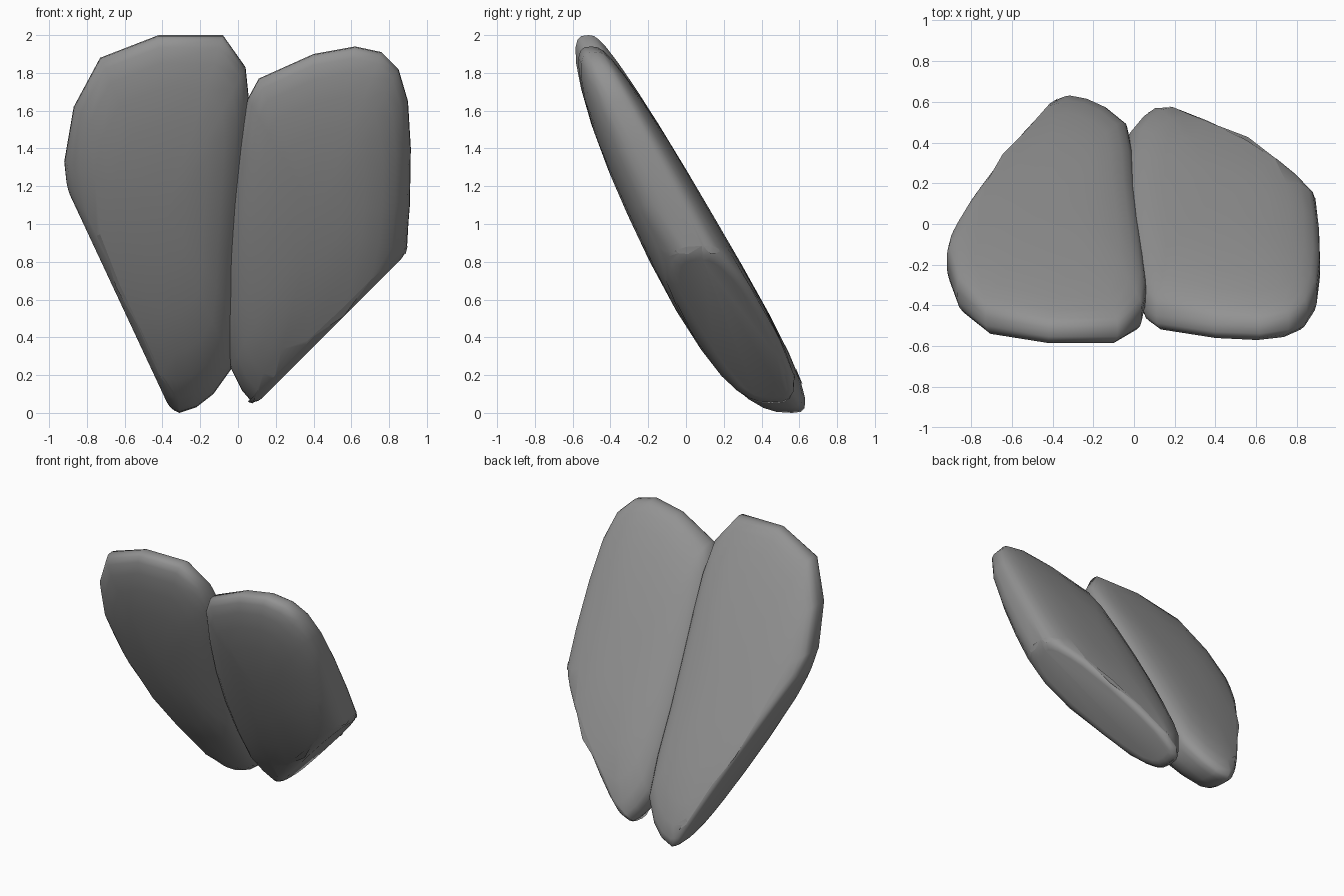
import bpy, bmesh, math
from mathutils import Vector

if "Cube" in bpy.data.objects:
    bpy.data.objects.remove(bpy.data.objects["Cube"])

grey = bpy.data.materials.new("dark_grey")
grey.diffuse_color = (0.29, 0.29, 0.29, 1)
grey.use_nodes = True
grey.node_tree.nodes["Principled BSDF"].inputs["Base Color"].default_value = grey.diffuse_color


def back_y(z):
    # leaning back face
    return 0.17 - 0.585 * (z - 1)


def thickness(z):
    return 0.52 - 0.063 * max(z, 0.0) ** 2


def lobe(name, outline, centre, cut_a, cut_b, rim0, rim_slope):
    """Pebble lobe: front outline swept in shrinking rings to both faces, then one flat side."""
    bm = bmesh.new()
    n, count = 3.0, len(outline)

    def vert(p, s, side):
        x = centre[0] + s * (p[0] - centre[0])
        z = centre[1] + s * (p[1] - centre[1])
        bulge = (1 - s ** n) ** (1 / n)
        rim = rim0 + rim_slope * x  # depth of the widest ring, from the back
        d = rim - rim * bulge if side > 0 else rim + (1 - rim) * bulge
        return bm.verts.new((x, back_y(z) - thickness(z) * d, z))

    rings = []
    steps = [0.25, 0.5, 0.7, 0.84, 0.93, 0.975, 0.995]
    for s, side in [(s, -1) for s in steps] + [(1, 1)] + [(s, 1) for s in reversed(steps)]:
        rings.append([vert(p, s, side) for p in outline])
    for a, b in zip(rings, rings[1:]):
        for i in range(count):
            j = (i + 1) % count
            bm.faces.new((a[i], a[j], b[j], b[i]))
    for ring, side in ((rings[0], -1), (rings[-1], 1)):
        c = vert(centre, 0, side)
        for i in range(count):
            bm.faces.new((ring[i], ring[(i + 1) % count], c))

    # flat lower side with a softened rim
    a, b = Vector((cut_a[0], 0, cut_a[1])), Vector((cut_b[0], 0, cut_b[1]))
    normal = (b - a).cross(Vector((0, 1, 0))).normalized()
    if normal.dot(Vector((centre[0], 0, centre[1])) - a) > 0:
        normal.negate()
    cut = bmesh.ops.bisect_plane(bm, geom=bm.verts[:] + bm.edges[:] + bm.faces[:],
                                 plane_co=a, plane_no=normal, clear_outer=True)
    edges = [e for e in cut["geom_cut"] if isinstance(e, bmesh.types.BMEdge)]
    bmesh.ops.holes_fill(bm, edges=edges, sides=0)
    bmesh.ops.recalc_face_normals(bm, faces=bm.faces[:])
    bmesh.ops.bevel(bm, geom=edges, offset=0.045, segments=3, profile=0.5,
                    affect="EDGES", clamp_overlap=False)
    bmesh.ops.remove_doubles(bm, verts=bm.verts[:], dist=0.002)
    mesh = bpy.data.meshes.new(name)
    bm.to_mesh(mesh)
    bm.free()
    ob = bpy.data.objects.new(name, mesh)
    mesh.materials.append(grey)
    bpy.context.collection.objects.link(ob)
    bpy.ops.object.select_all(action="DESELECT")
    ob.select_set(True)
    bpy.context.view_layer.objects.active = ob
    bpy.ops.object.shade_smooth_by_angle(angle=math.radians(60))
    return ob


# left lobe (the lower left bulges past the cut line)
lobe("left_lobe",
     [(-0.42, 2.0), (-0.08, 2.0), (0.04, 1.83), (0.06, 1.64), (0.05, 1.4), (0.03, 1.1),
      (0.01, 0.8), (0.0, 0.5), (-0.03, 0.24), (-0.13, 0.1), (-0.22, 0.03), (-0.31, 0.0),
      (-0.42, 0.03), (-0.6, 0.22), (-0.76, 0.5), (-0.88, 0.9), (-0.92, 1.33),
      (-0.87, 1.62), (-0.73, 1.88)],
     (-0.38, 1.05), (-0.355, 0.01), (-0.86, 1.09), 0.37, 0.0)

# right lobe
lobe("right_lobe",
     [(0.05, 1.66), (0.11, 1.77), (0.4, 1.9), (0.62, 1.94), (0.76, 1.91), (0.85, 1.82),
      (0.90, 1.65), (0.915, 1.4), (0.91, 1.1), (0.89, 0.84), (0.82, 0.55), (0.62, 0.28),
      (0.35, 0.1), (0.15, 0.03), (0.08, 0.05), (0.02, 0.12), (-0.04, 0.24), (-0.06, 0.5),
      (-0.06, 0.8), (-0.04, 1.1), (0.0, 1.4)],
     (0.42, 1.05), (0.09, 0.04), (0.89, 0.84), 0.55, -0.2)
